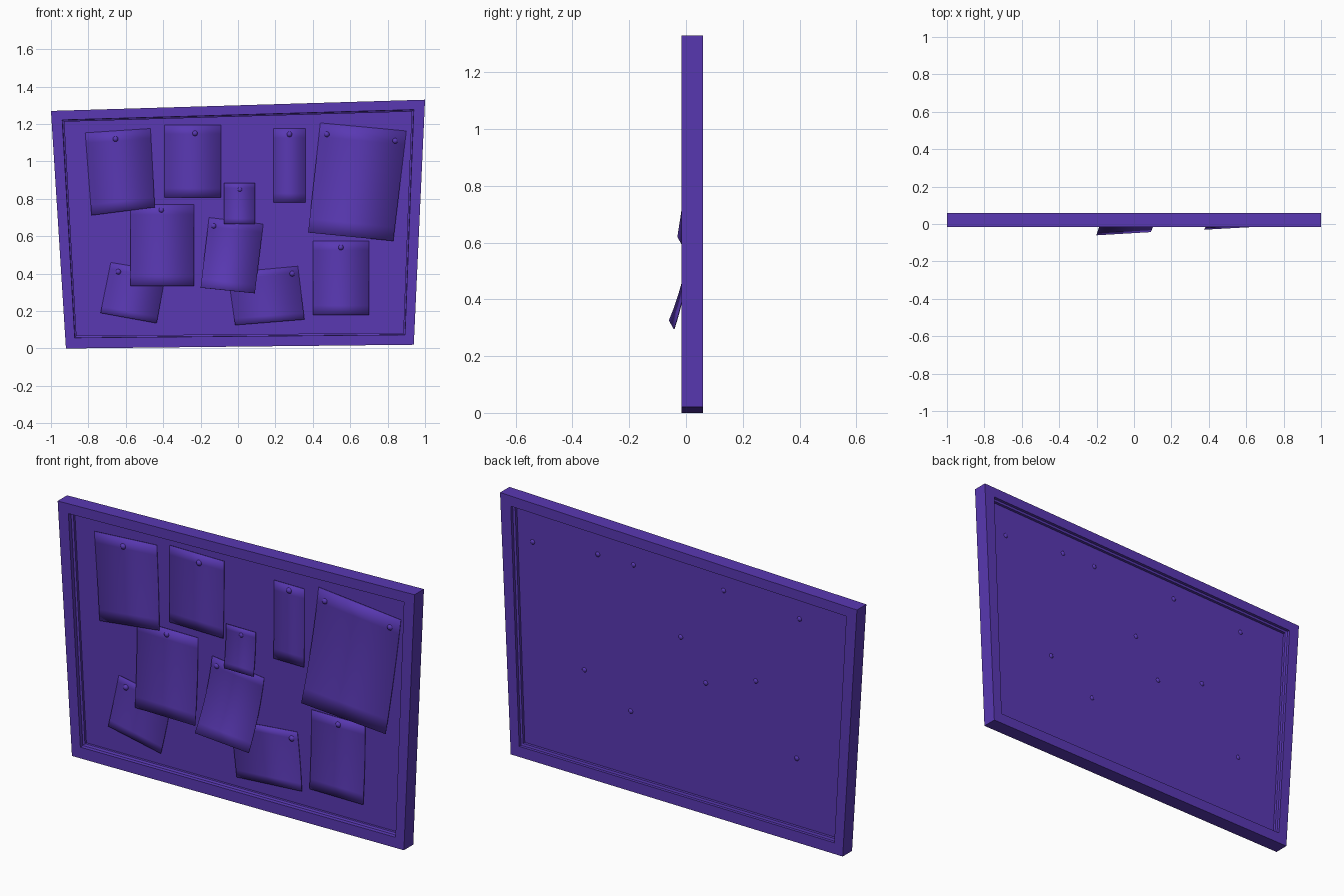
import bpy, bmesh
from mathutils import Vector

if "Cube" in bpy.data.objects:
    bpy.data.objects.remove(bpy.data.objects["Cube"])

BOARD_Y = 0.02
purple = bpy.data.materials.new("purple")
purple.diffuse_color = (0.10, 0.04, 0.45, 1)
purple.use_nodes = True
purple.node_tree.nodes["Principled BSDF"].inputs["Base Color"].default_value = purple.diffuse_color


def finish(name, bm):
    bmesh.ops.recalc_face_normals(bm, faces=bm.faces)
    me = bpy.data.meshes.new(name)
    bm.to_mesh(me)
    bm.free()
    me.materials.append(purple)
    ob = bpy.data.objects.new(name, me)
    bpy.context.collection.objects.link(ob)
    return ob


# Crooked outline: outer and inner corners (x, z), clockwise from top left
OUTER = [Vector(p) for p in ((-1, 1.27), (1, 1.33), (0.94, 0.02), (-0.92, 0.0))]
INNER = [Vector(p) for p in ((-0.94, 1.222), (0.94, 1.277), (0.893, 0.073), (-0.873, 0.057))]


def ring(bm, t, y):
    pts = [o.lerp(i, t) for o, i in zip(OUTER, INNER)]
    return [bm.verts.new((p.x, y, p.y)) for p in pts]


# Frame: stepped profile (inset, depth) swept around the four corners
def make_frame():
    bm = bmesh.new()
    profile = [(0, -0.015), (0, 0.06), (1, 0.06), (1, 0.045), (1.2, 0.042),
               (1.2, 0.008), (1.03, 0.003), (1, -0.015)]
    rings = [ring(bm, t, y) for t, y in profile]
    for a, b in zip(rings, rings[1:] + rings[:1]):
        for i in range(4):
            j = (i + 1) % 4
            bm.faces.new((a[i], a[j], b[j], b[i]))
    finish("frame", bm)


# Board: thin panel held inside the frame
def make_board():
    bm = bmesh.new()
    a, b = ring(bm, 1.1, BOARD_Y), ring(bm, 1.1, BOARD_Y + 0.008)
    bm.faces.new(a)
    bm.faces.new(b)
    for i in range(4):
        j = (i + 1) % 4
        bm.faces.new((a[i], a[j], b[j], b[i]))
    finish("board", bm)


# Paper: four corners TL, TR, BR, BL; the bottom curls forward by curl left / right
def make_paper(name, corners, curl_l, curl_r, lift=0.002, n=8):
    tl, tr, br, bl = [Vector(c) for c in corners]
    bm = bmesh.new()
    rows = []
    for k in range(n + 1):
        t = k / n
        l, r = tl.lerp(bl, t), tr.lerp(br, t)
        y = BOARD_Y - lift
        rows.append([bm.verts.new((p.x, y - c * t ** 2.1, p.y))
                     for p, c in ((l, curl_l), (r, curl_r))])
    for a, b in zip(rows, rows[1:]):
        bm.faces.new((a[0], b[0], b[1], a[1]))
    ob = finish(name, bm)
    mod = ob.modifiers.new("thickness", 'SOLIDIFY')
    mod.thickness = 0.003
    mod.offset = 0
    bpy.context.view_layer.objects.active = ob
    ob.select_set(True)
    bpy.ops.object.shade_smooth_by_angle()
    ob.select_set(False)


def box(x0, x1, z0, z1):
    return ((x0, z1), (x1, z1), (x1, z0), (x0, z0))


# Pin: small ball pushed through the board
def make_pin(i, x, z, y=BOARD_Y):
    bm = bmesh.new()
    bmesh.ops.create_uvsphere(bm, u_segments=12, v_segments=8, radius=0.015)
    bmesh.ops.translate(bm, verts=bm.verts, vec=(x, y, z))
    for f in bm.faces:
        f.smooth = True
    finish(f"pin_{i}", bm)


make_frame()
make_board()

papers = [
    ("note_top_left", ((-0.817, 1.153), (-0.468, 1.176), (-0.445, 0.755), (-0.783, 0.712)), 0.006, 0.012),
    ("note_top_middle", box(-0.394, -0.09, 0.808, 1.195), 0.003, 0.008),
    ("note_narrow", box(0.19, 0.36, 0.78, 1.175), 0.003, 0.003),
    ("poster", ((0.44, 1.206), (0.90, 1.163), (0.83, 0.575), (0.375, 0.62)), 0.047, 0.022),
    ("note_bottom_left", ((-0.68, 0.46), (-0.385, 0.41), (-0.435, 0.135), (-0.735, 0.19)), 0.006, 0.014),
    ("note_low_middle", ((-0.055, 0.405), (0.32, 0.44), (0.355, 0.155), (-0.015, 0.125)), 0.006, 0.014),
    ("note_bottom_right", box(0.4, 0.7, 0.18, 0.575), 0.016, 0.016),
    ("note_left", box(-0.575, -0.235, 0.333, 0.77), 0.018, 0.022, 0.005),
    ("curled_note", ((-0.155, 0.70), (0.135, 0.665), (0.09, 0.295), (-0.2, 0.325)), 0.075, 0.058, 0.004),
    ("small_note", box(-0.075, 0.09, 0.667, 0.885), 0.018, 0.018, 0.007),
]
for p in papers:
    make_paper(*p)

pins = [(-0.655, 1.12), (-0.23, 1.15), (0.275, 1.145), (0.475, 1.145), (0.84, 1.11),
        (-0.41, 0.74), (0.01, 0.85), (-0.13, 0.655), (0.55, 0.54), (-0.64, 0.41), (0.29, 0.40)]
for i, (x, z) in enumerate(pins):
    make_pin(i + 1, x, z)
